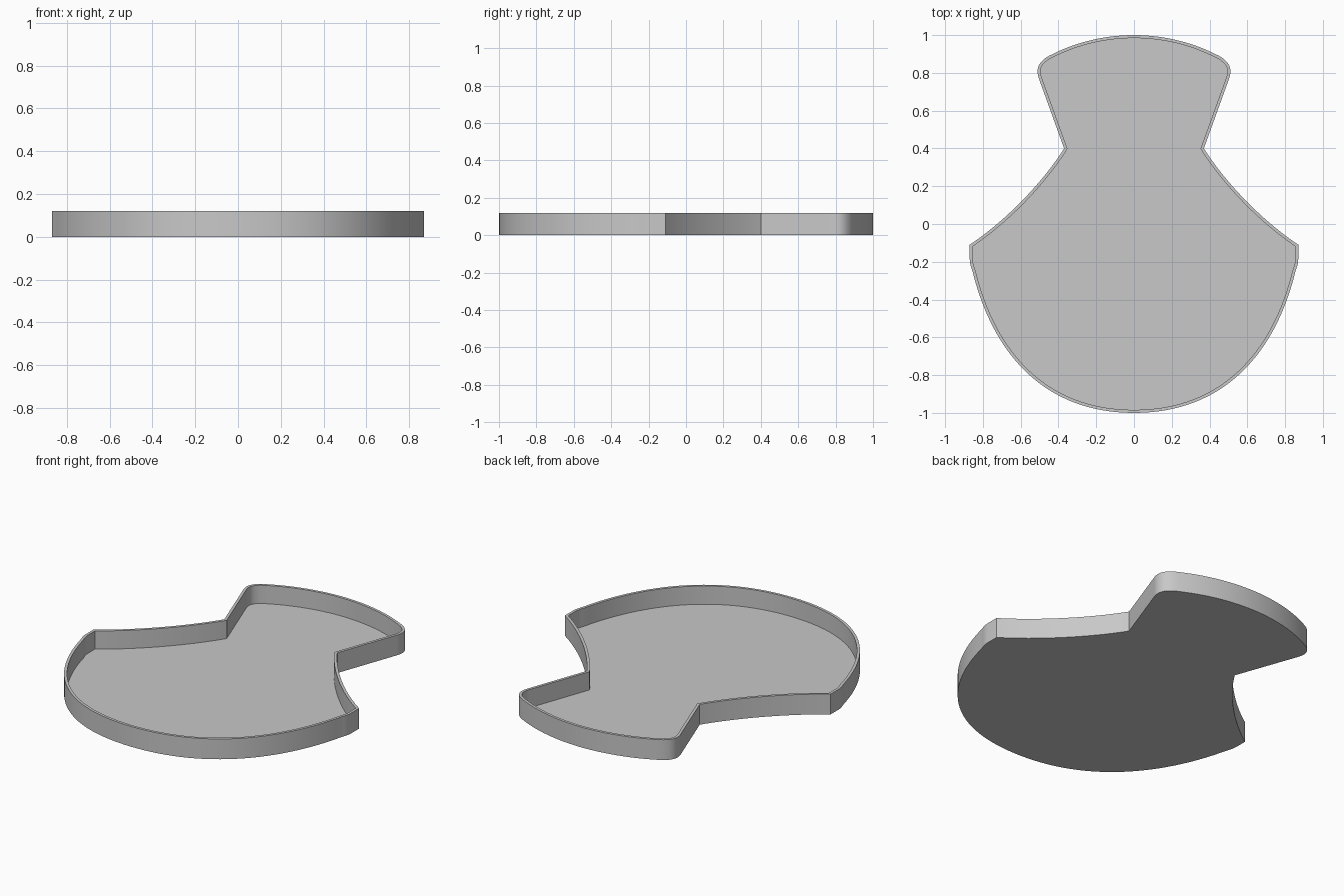
import bpy
import bmesh
from mathutils import Vector
from mathutils.geometry import interpolate_bezier

cube = bpy.data.objects.get("Cube")
if cube:
    bpy.data.objects.remove(cube, do_unlink=True)

HEIGHT, WALL, FLOOR = 0.12, 0.016, 0.012

grey = bpy.data.materials.new("plain grey")
grey.use_nodes = True
colour = (0.58, 0.58, 0.58, 1)
grey.diffuse_color = colour
grey.node_tree.nodes["Principled BSDF"].inputs["Base Color"].default_value = colour

# Half outline from back centre to front centre: start, two handles, end, steps
segments = [
    ((0, 1), (0.15, 1), (0.30, 0.965), (0.43, 0.90), 14),          # back arc
    ((0.43, 0.90), (0.52, 0.86), (0.52, 0.81), (0.50, 0.76), 12),  # round shoulder
    ((0.50, 0.76), (0.46, 0.64), (0.41, 0.52), (0.37, 0.40), 1),   # straight neck side
    ((0.37, 0.40), (0.47, 0.24), (0.66, 0.03), (0.87, -0.11), 18), # hollow flank
    ((0.87, -0.11), (0.87, -0.13), (0.87, -0.16), (0.87, -0.18), 1),
    ((0.87, -0.18), (0.87, -0.21), (0.862, -0.23), (0.855, -0.25), 5),
    ((0.855, -0.25), (0.75, -0.68), (0.48, -1), (0, -1), 32),      # front bowl
]
half = [Vector((0, 1, 0))]
for a, b, c, d, steps in segments:
    points = [Vector((x, y, 0)) for x, y in (a, b, c, d)]
    half += interpolate_bezier(*points, steps + 1)[1:]
mirrored = [Vector((-p.x, p.y, 0)) for p in reversed(half[1:-1])]
outline = half + mirrored

# Solid slab raised from the outline
bm = bmesh.new()
base = bm.faces.new([bm.verts.new(p) for p in outline])
raised = bmesh.ops.extrude_face_region(bm, geom=[base], use_keep_orig=True)["geom"]
bmesh.ops.translate(bm, vec=(0, 0, HEIGHT),
                    verts=[v for v in raised if isinstance(v, bmesh.types.BMVert)])
top = next(f for f in raised if isinstance(f, bmesh.types.BMFace))
bmesh.ops.recalc_face_normals(bm, faces=bm.faces)

# Rim, then the recess sunk down to the floor
bmesh.ops.inset_region(bm, faces=[top], thickness=WALL, use_even_offset=True)
hollow = bmesh.ops.extrude_face_region(bm, geom=[top])["geom"]
bmesh.ops.translate(bm, vec=(0, 0, FLOOR - HEIGHT),
                    verts=[v for v in hollow if isinstance(v, bmesh.types.BMVert)])
if top.is_valid:
    bmesh.ops.delete(bm, geom=[top], context="FACES_ONLY")
bmesh.ops.recalc_face_normals(bm, faces=bm.faces)

mesh = bpy.data.meshes.new("tray")
bm.to_mesh(mesh)
bm.free()
mesh.materials.append(grey)
tray = bpy.data.objects.new("tray", mesh)
bpy.context.collection.objects.link(tray)
bpy.context.view_layer.objects.active = tray
tray.select_set(True)
bpy.ops.object.shade_smooth_by_angle(angle=0.5)
